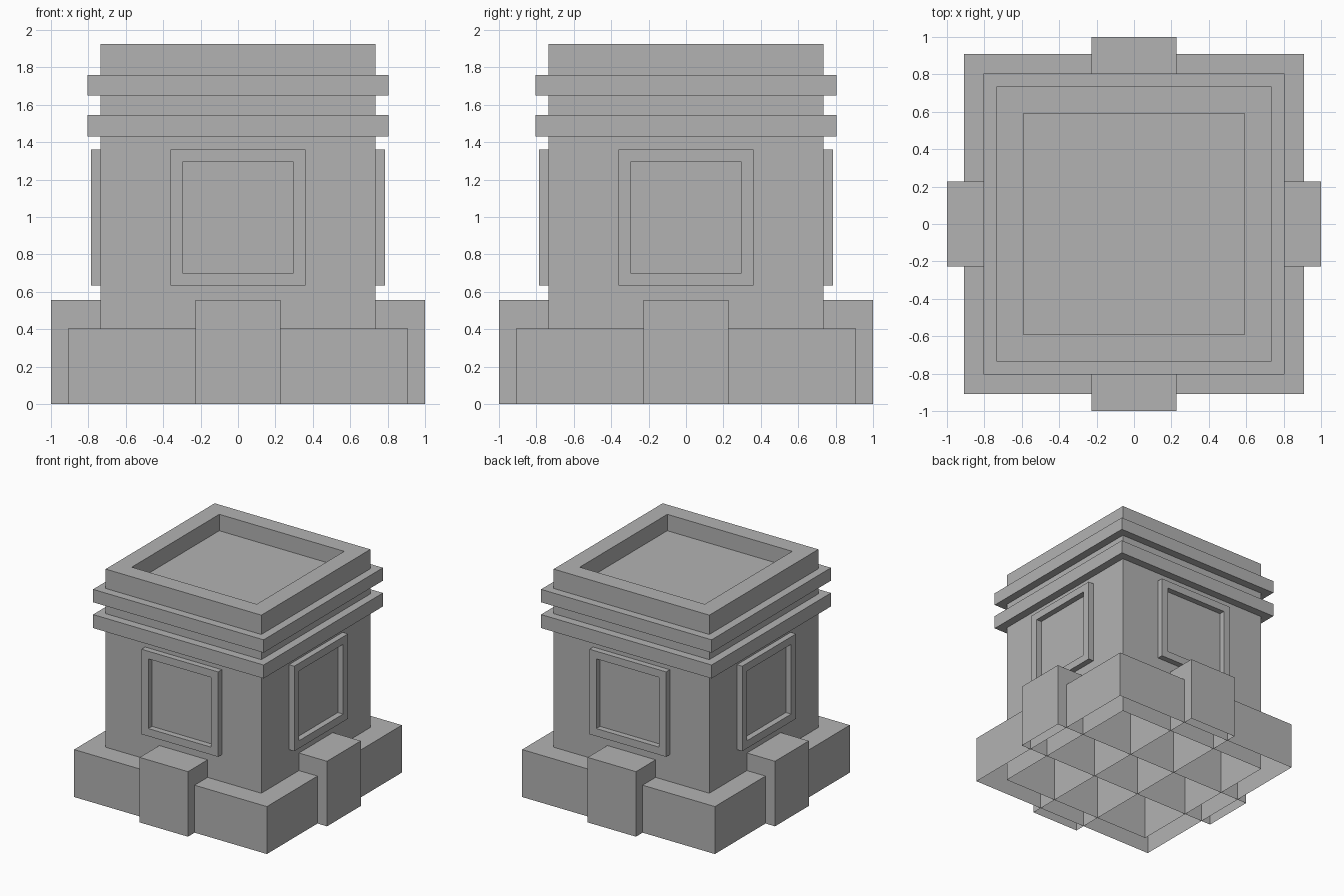
import bpy
import bmesh
from math import pi
from mathutils import Matrix, Vector

cube = bpy.data.objects.get("Cube")
if cube:
    bpy.data.objects.remove(cube, do_unlink=True)

# One plain stone colour
STONE = (0.45, 0.45, 0.45, 1)
stone = bpy.data.materials.new("stone grey")
stone.use_nodes = True
stone.diffuse_color = STONE
stone.node_tree.nodes["Principled BSDF"].inputs["Base Color"].default_value = STONE


def box(half_x, half_y, bottom, top):
    """A bmesh block centred on the z axis."""
    bm = bmesh.new()
    bmesh.ops.create_cube(bm, size=2)
    height = (top - bottom) / 2
    bmesh.ops.scale(bm, vec=(half_x, half_y, height), verts=bm.verts)
    bmesh.ops.translate(bm, vec=(0, 0, bottom + height), verts=bm.verts)
    bm.normal_update()
    return bm


def facing(bm, direction):
    return max(bm.faces, key=lambda f: f.normal.dot(Vector(direction)))


def remove(bm, face):
    bmesh.ops.delete(bm, geom=[face], context='FACES')


def finish(name, bm):
    mesh = bpy.data.meshes.new(name)
    bm.to_mesh(mesh)
    bm.free()
    mesh.materials.append(stone)
    obj = bpy.data.objects.new(name, mesh)
    bpy.context.collection.objects.link(obj)
    return obj


def open_block(name, half_x, half_y, top):
    """A hollow block standing on the ground with no underside."""
    bm = box(half_x, half_y, 0, top)
    remove(bm, facing(bm, (0, 0, -1)))
    return finish(name, bm)


# Plinth and the two buttress bars that cross through it
open_block("plinth", 0.91, 0.91, 0.405)
open_block("buttress_side_to_side", 1, 0.228, 0.555)
open_block("buttress_front_to_back", 0.228, 1, 0.555)

# Main body with a square basin sunk into the top
body = box(0.735, 0.735, 0, 1.925)
remove(body, facing(body, (0, 0, -1)))
basin = facing(body, (0, 0, 1))
bmesh.ops.inset_region(body, faces=[basin], thickness=0.205)
floor = bmesh.ops.extrude_discrete_faces(body, faces=[basin])["faces"][0]
bmesh.ops.translate(body, vec=(0, 0, -0.14), verts=floor.verts)
finish("body", body)

# Moulding bands
for name, bottom, top in (("lower_band", 1.43, 1.545), ("upper_band", 1.65, 1.76)):
    finish(name, box(0.805, 0.805, bottom, top))

# Raised square frame on every side
for i, side in enumerate(("front", "left", "back", "right")):
    bm = box(0.362, 0.025, 0.635, 1.36)
    remove(bm, facing(bm, (0, 1, 0)))
    panel = facing(bm, (0, -1, 0))
    bmesh.ops.inset_region(bm, faces=[panel], thickness=0.092)
    inner = bmesh.ops.extrude_discrete_faces(bm, faces=[panel])["faces"][0]
    bmesh.ops.translate(bm, vec=(0, 0.05, 0), verts=inner.verts)
    remove(bm, inner)
    bmesh.ops.translate(bm, vec=(0, -0.76, 0), verts=bm.verts)
    bmesh.ops.rotate(bm, matrix=Matrix.Rotation(i * pi / 2, 3, 'Z'), verts=bm.verts)
    finish(side + "_frame", bm)
